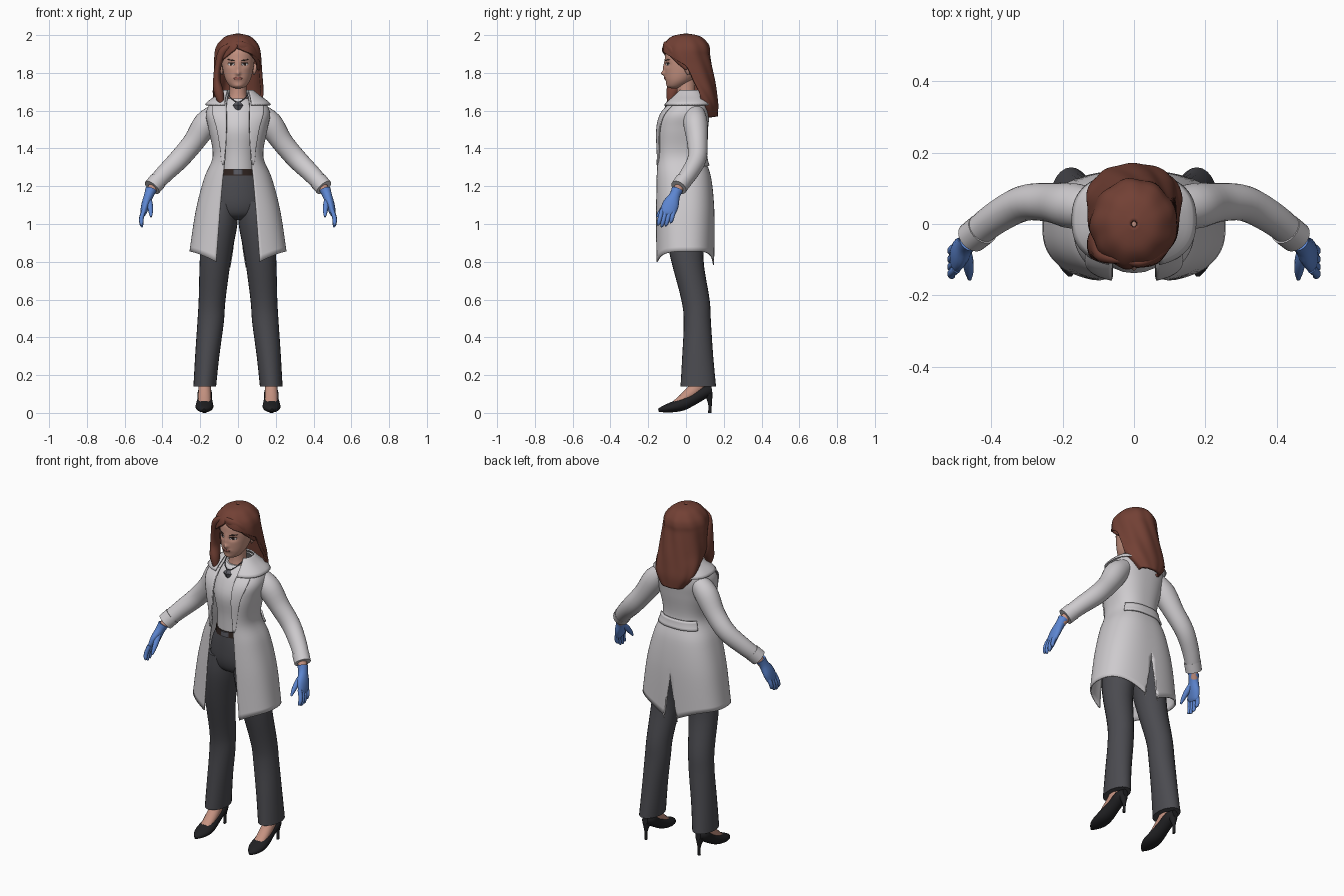
import bpy, bmesh, math
from mathutils import Vector
from mathutils.bvhtree import BVHTree

if "Cube" in bpy.data.objects:
    bpy.data.objects.remove(bpy.data.objects["Cube"])


def material(name, red, green, blue):
    mat = bpy.data.materials.new(name)
    mat.use_nodes = True
    mat.diffuse_color = (red, green, blue, 1)
    mat.node_tree.nodes["Principled BSDF"].inputs["Base Color"].default_value = (red, green, blue, 1)
    return mat


COAT = material("coat_white", .62, .6, .62)
SHIRT = material("shirt_white", .64, .62, .64)
TROUSER = material("trouser_grey", .07, .07, .08)
SKIN = material("skin", .56, .29, .22)
HAIR = material("auburn_hair", .17, .052, .035)
GLOVE = material("glove_blue", .11, .24, .64)
SHOE = material("shoe_black", .015, .015, .017)
LIPS = material("lips", .36, .12, .1)
DARK = material("dark_brown", .03, .018, .015)
METAL = material("pendant_grey", .11, .11, .13)


def along(rows, s):
    """Smooth interpolation through the rows of a table."""
    i = min(int(s), len(rows) - 2)
    t = s - i
    before, after = rows[max(i - 1, 0)], rows[min(i + 2, len(rows) - 1)]
    return [q + .5 * t * (r - p + t * (2 * p - 5 * q + 4 * r - w + t * (3 * (q - r) + w - p)))
            for p, q, r, w in zip(before, rows[i], rows[i + 1], after)]


def make(name, verts, faces, mat, mirror=False, thick=0, smooth=True):
    mesh = bpy.data.meshes.new(name)
    bm = bmesh.new()
    points = [bm.verts.new(v) for v in verts]
    for face in faces:
        bm.faces.new([points[i] for i in face])
    bmesh.ops.remove_doubles(bm, verts=bm.verts, dist=.0003)
    bmesh.ops.recalc_face_normals(bm, faces=bm.faces)
    for face in bm.faces:
        face.smooth = smooth and len(face.verts) < 5
    bm.to_mesh(mesh)
    bm.free()
    mesh.materials.append(mat)
    obj = bpy.data.objects.new(name, mesh)
    bpy.context.collection.objects.link(obj)
    if mirror:
        obj.modifiers.new("Mirror", "MIRROR")
    if thick:
        solid = obj.modifiers.new("Solidify", "SOLIDIFY")
        solid.thickness, solid.offset = thick, 0
    return obj


def sheet(name, func, nu, nv, mat, mirror=False, thick=.008):
    """Open surface sampled from func(u, v), both from zero to one."""
    verts = [func(u / nu, v / nv) for v in range(nv + 1) for u in range(nu + 1)]
    row = nu + 1
    faces = [(v * row + u, v * row + u + 1, v * row + u + row + 1, v * row + u + row)
             for v in range(nv) for u in range(nu)]
    return make(name, verts, faces, mat, mirror, thick)


def loft(name, rows, mat, mirror=False, ref=None, around=24, steps=4, shape=None, smooth=True):
    """Closed body through rows (x, y, z, rx, ry): level rings, or rings across the path if ref is set."""
    count = (len(rows) - 1) * steps
    samples = [along(rows, k / steps) for k in range(count + 1)]
    verts = []
    for k, (x, y, z, rx, ry) in enumerate(samples):
        side, other = Vector((1, 0, 0)), Vector((0, -1, 0))
        if ref:
            path = Vector(samples[min(k + 1, count)][:3]) - Vector(samples[max(k - 1, 0)][:3])
            side = path.cross(Vector(ref)).normalized()
            other = side.cross(path).normalized()
        for a in range(around):
            angle = math.tau * a / around
            p = Vector((x, y, z)) + side * rx * math.sin(angle) + other * ry * math.cos(angle)
            verts.append(shape(p) if shape else p)
    faces = [(k * around + a, k * around + (a + 1) % around,
              (k + 1) * around + (a + 1) % around, (k + 1) * around + a)
             for k in range(count) for a in range(around)]
    faces += [tuple(range(around)), tuple(range(count * around, (count + 1) * around))]
    return make(name, verts, faces, mat, mirror, smooth=smooth)


# Head with sculpted nose, eye sockets, mouth and chin
def sculpt(p):
    def bump(x, z, width, height):
        return math.exp(-((abs(p.x) - x) / width) ** 2 - ((p.z - z) / height) ** 2)
    if p.y < -.03:
        p.y += .009 * bump(.036, 1.845, .02, .013) - .018 * bump(0, 1.797, .011, .012)
        p.y -= .009 * bump(0, 1.825, .009, .03) + .005 * bump(0, 1.771, .025, .01)
        p.y -= .004 * bump(0, 1.73, .02, .012)
    return p


head = loft("head", [(0, -.06, 1.718, .015, .015), (0, -.055, 1.728, .04, .042),
                     (0, -.035, 1.76, .064, .072), (0, -.015, 1.81, .079, .097),
                     (0, -.005, 1.87, .087, .107), (0, 0, 1.93, .083, .1),
                     (0, 0, 1.98, .03, .04)], SKIN, around=64, steps=9, shape=sculpt)
tree = BVHTree.FromPolygons([v.co for v in head.data.vertices],
                            [tuple(f.vertices) for f in head.data.polygons])


def face_patch(name, x, z, width, height, mat, tilt=0, lift=.002):
    """Thin elliptical plate laid on the face."""
    def point(u, v):
        px = x + width * v * math.cos(math.tau * u)
        pz = z + height * v * math.sin(math.tau * u) + tilt * (px - x)
        hit = tree.ray_cast(Vector((px, -1, pz)), Vector((0, 1, 0)))[0]
        return hit - Vector((0, lift, 0))
    sheet(name, point, 20, 4, mat, thick=.001)


for label, sign in (("left", 1), ("right", -1)):
    face_patch(label + "_eye_white", sign * .036, 1.845, .017, .007, SHIRT, lift=.001)
    face_patch(label + "_iris", sign * .036, 1.845, .007, .007, DARK)
    face_patch(label + "_lashes", sign * .037, 1.852, .019, .003, DARK, -sign * .05)
    face_patch(label + "_eyebrow", sign * .038, 1.868, .021, .0035, DARK, sign * .12)
face_patch("mouth", 0, 1.771, .023, .007, LIPS)
loft("ears", [(.083, .012, 1.79, .004, .006), (.089, .01, 1.81, .009, .016),
              (.092, .012, 1.835, .01, .02), (.088, .014, 1.85, .004, .008)], SKIN, True, around=12)
loft("neck", [(0, 0, 1.56, .09, .07), (0, 0, 1.64, .062, .056), (0, 0, 1.69, .045, .048),
              (0, 0, 1.78, .045, .05)], SKIN)

# Hair shell: y, z, rx, ry, then the face opening angle on each side
HAIR_ROWS = [(0, 2, .008, .008, 0, 0), (0, 1.987, .06, .07, 0, 0), (0, 1.955, .095, .106, 0, 0),
             (0, 1.925, .11, .118, .1, .1), (0, 1.89, .115, .12, .8, .5),
             (.01, 1.84, .117, .12, 1.45, 1), (.03, 1.76, .123, .115, 1.65, 1.2),
             (.07, 1.69, .125, .085, 1.6, 1.4), (.105, 1.63, .108, .057, 1.3, 1.3),
             (.13, 1.57, .06, .03, 1.1, 1.1)]


def hair_point(u, v):
    y, z, rx, ry, left, right = along(HAIR_ROWS, v * (len(HAIR_ROWS) - 1))
    left, right = max(left, 0), max(right, 0)
    angle = left + u * (math.tau - left - right)
    wave = 1 + .022 * math.sin(9 * angle + 18 * z) * min(1, 4 * v)
    return Vector((rx * wave * math.sin(angle), y - ry * wave * math.cos(angle), z))


sheet("hair_shell", hair_point, 72, 45, HAIR, thick=.016)
UP, BACK = (0, 0, 1), (0, 1, 0)
loft("front_lock", [(-.03, -.1, 1.95, .012, .012), (-.08, -.09, 1.915, .022, .02),
                    (-.105, -.065, 1.84, .018, .034), (-.112, -.055, 1.76, .02, .04),
                    (-.1, -.075, 1.69, .026, .03), (-.085, -.085, 1.625, .01, .01)],
     HAIR, ref=BACK, around=14, steps=6)
loft("fringe_sweep", [(-.05, -.09, 1.95, .008, .008), (.01, -.108, 1.945, .014, .022),
                      (.065, -.088, 1.925, .014, .024), (.1, -.045, 1.88, .012, .024),
                      (.108, .005, 1.82, .008, .01)], HAIR, ref=UP, around=14, steps=6)

# Shirt, necklace and belt
loft("shirt", [(0, -.02, 1.27, .1, .1), (0, -.025, 1.38, .098, .1), (0, -.025, 1.5, .12, .113),
               (0, -.01, 1.59, .12, .1), (0, 0, 1.64, .095, .078), (0, 0, 1.665, .06, .06)], SHIRT)
loft("pendant", [(0, -.098, 1.593, .003, .003), (0, -.1, 1.63, .028, .014), (0, -.092, 1.648, .01, .01)],
     METAL, around=4, steps=1, smooth=False)
loft("necklace", [(-.055, -.03, 1.69, .003, .003), (-.035, -.075, 1.665, .003, .003),
                  (0, -.09, 1.645, .003, .003), (.035, -.075, 1.665, .003, .003),
                  (.055, -.03, 1.69, .003, .003)], METAL, ref=UP, around=6)
loft("belt", [(0, -.02, 1.258, .112, .108), (0, -.02, 1.292, .108, .105)], DARK, steps=1)
loft("buckle", [(0, -.125, 1.262, .025, .009), (0, -.125, 1.29, .025, .009)],
     METAL, around=8, steps=1, smooth=False)

# Trousers
loft("trouser_hips", [(0, -.02, 1.28, .106, .102), (0, -.005, 1.2, .145, .122), (0, 0, 1.11, .16, .125),
                      (0, 0, 1.05, .135, .105), (0, 0, 1.02, .06, .06)], TROUSER)
loft("trouser_legs", [(.08, 0, 1.12, .08, .115), (.095, 0, 1, .092, .115), (.119, .005, .82, .083, .087),
                      (.137, .05, .6, .071, .075), (.145, .06, .48, .07, .072),
                      (.163, .062, .3, .064, .082), (.176, .065, .14, .06, .094)], TROUSER, True)

# Feet and high-heeled shoes
loft("feet", [(.177, -.06, .05, .03, .015), (.177, 0, .085, .035, .03), (.176, .06, .14, .033, .04),
              (.176, .08, .21, .03, .035)], SKIN, True, UP, around=16)
loft("shoes", [(.18, -.146, .014, .006, .008), (.18, -.115, .021, .032, .019),
               (.178, -.07, .031, .047, .028), (.177, -.02, .047, .045, .035),
               (.176, .04, .077, .038, .034), (.176, .1, .11, .037, .032),
               (.176, .138, .118, .018, .022)], SHOE, True, UP, around=20)
loft("stiletto_heels", [(.176, .126, 0, .008, .009), (.176, .127, .05, .009, .01),
                        (.176, .118, .1, .026, .023)], SHOE, True, around=12)

# Coat profile: z, half width, front y, back y, half opening
COAT_ROWS = [(.855, .253, -.162, .146, .115), (1.07, .22, -.162, .146, .095),
             (1.24, .176, -.16, .13, .08), (1.36, .13, -.158, .098, .067),
             (1.5, .152, -.156, .112, .06), (1.58, .166, -.135, .12, .06),
             (1.635, .145, -.09, .115, .06), (1.67, .1, -.055, .09, .055),
             (1.695, .07, -.035, .07, .05)]
TOP = len(COAT_ROWS) - 1


def coat(t, s, off=0):
    """Point on the coat from front edge (t=0) to centre back (t=1), hem to neck in s."""
    z, width, front, back, gap = along(COAT_ROWS, s)
    start = math.asin(min(1, (gap / width) ** 1.25))
    angle = start + (math.pi - start) * t
    depth = (back - front) / 2 + off
    sine, cosine = max(math.sin(angle), 0), math.cos(angle)
    x = (width + off) * sine ** .8 if t < 1 else 0
    y = (front + back) / 2 - math.copysign(depth * abs(cosine) ** .8, cosine)
    z -= (.055 if t < .5 else .085) * abs(2 * t - 1) ** 3 * max(0, 1 - s)
    vent = .17 * max(0, 1.03 - z)
    return Vector((max(x, vent), y, z))


def lapel(u, v):
    s = 2.6 + v * 3.5
    return coat(u * (.02 + .19 * v ** .6), s, .004 + .012 * u * v)


def collar(u, v):
    p = coat(u, TOP - 2.1 * v, .008 + .016 * v)
    p.z += .012 * (1 - v)
    return p


sheet("coat_body", lambda u, v: coat(u, v * TOP), 40, 48, COAT, True)
sheet("coat_lapels", lapel, 8, 20, COAT, True, .007)
sheet("coat_collar", collar, 28, 8, COAT, True, .008)
sheet("coat_back_belt", lambda u, v: coat(.66 + .34 * u, 2.55 + .45 * v, .01), 14, 4, COAT, True, .01)

# Sleeves, cuffs and wrists
loft("coat_sleeves", [(.1, .045, 1.6, .045, .05), (.167, .05, 1.535, .066, .064),
                      (.234, .06, 1.435, .057, .055), (.31, .058, 1.345, .054, .05),
                      (.39, .015, 1.265, .048, .045), (.452, -.035, 1.198, .043, .04)],
     COAT, True, BACK)
loft("coat_cuffs", [(.425, -.014, 1.228, .048, .045), (.455, -.038, 1.193, .047, .044)],
     COAT, True, BACK, steps=1)
loft("wrists", [(.445, -.03, 1.205, .026, .026), (.47, -.055, 1.155, .024, .026)],
     SKIN, True, BACK, around=16)

# Gloved hands, with fingers fanned by a loop
loft("glove_palms", [(.461, -.046, 1.182, .03, .031), (.473, -.06, 1.15, .025, .029),
                     (.488, -.08, 1.105, .023, .043), (.5, -.096, 1.062, .017, .041),
                     (.503, -.1, 1.045, .01, .03)], GLOVE, True, BACK, around=18)
for k, label in enumerate(("index", "middle", "ring", "little")):
    y, reach = -.126 + .021 * k, (.95, 1.05, 1, .8)[k]
    loft(label + "_fingers", [(.497, y, 1.075, .012, .012),
                              (.511, y - .012 * reach, 1.075 - .045 * reach, .012, .012),
                              (.511, y - .02 * reach, 1.075 - .075 * reach, .01, .01),
                              (.505, y - .024 * reach, 1.075 - .086 * reach, .004, .004)],
         GLOVE, True, BACK, around=10)
loft("thumbs", [(.475, -.065, 1.14, .016, .016), (.466, -.105, 1.1, .016, .016),
                (.462, -.135, 1.065, .012, .012), (.461, -.155, 1.038, .005, .005)],
     GLOVE, True, BACK, around=10)
